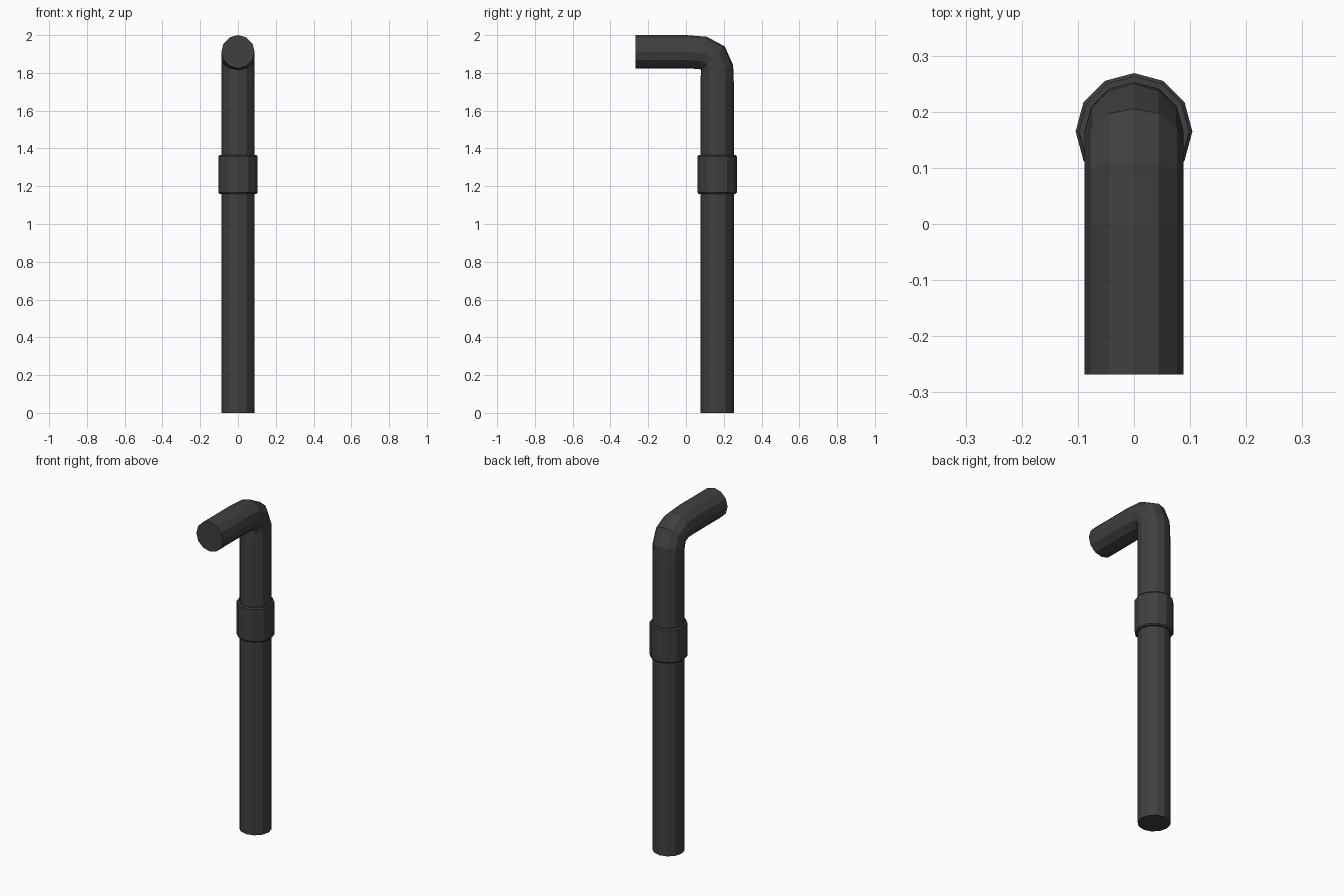
import bpy, bmesh, math
from mathutils import Vector

if "Cube" in bpy.data.objects:
    bpy.data.objects.remove(bpy.data.objects["Cube"])

SIDES = 12
R = 0.088
CY = 0.165

mat = bpy.data.materials.new("dark_grey_metal")
mat.diffuse_color = (0.05, 0.05, 0.05, 1)
mat.use_nodes = True
mat.node_tree.nodes["Principled BSDF"].inputs["Base Color"].default_value = mat.diffuse_color


def tube(name, rings):
    """Capped tube in the YZ plane; each ring is (y, z, downward tilt in degrees, radius)."""
    bm = bmesh.new()
    loops = []
    for y, z, tilt, r in rings:
        t = math.radians(tilt)
        out = Vector((0, math.sin(t), math.cos(t)))
        loop = []
        for i in range(SIDES):
            a = 2 * math.pi * i / SIDES
            p = Vector((r * math.sin(a), y, z)) + out * (r * math.cos(a))
            loop.append(bm.verts.new(p))
        loops.append(loop)
    for a, b in zip(loops, loops[1:]):
        for i in range(SIDES):
            j = (i + 1) % SIDES
            bm.faces.new((a[i], a[j], b[j], b[i]))
    bm.faces.new(loops[0])
    bm.faces.new(loops[-1])
    bmesh.ops.recalc_face_normals(bm, faces=bm.faces)
    me = bpy.data.meshes.new(name)
    bm.to_mesh(me)
    bm.free()
    me.materials.append(mat)
    ob = bpy.data.objects.new(name, me)
    bpy.context.collection.objects.link(ob)
    return ob


# Bent pipe: horizontal outlet, elbow, vertical run to the ground
ZT = 2.0 - R
tube("bent_pipe", [
    (-0.268, ZT, 0, R), (0.0, ZT, 0, R),
    (0.088, ZT - 0.006, 14, R), (0.143, ZT - 0.034, 45, R),
    (0.164, ZT - 0.092, 76, R), (CY, ZT - 0.162, 90, R),
    (CY, 0.0, 90, R)])

# Coupling collar with chamfered rims
tube("collar", [
    (CY, 1.365, 90, 0.098), (CY, 1.358, 90, 0.104),
    (CY, 1.167, 90, 0.104), (CY, 1.16, 90, 0.098)])
